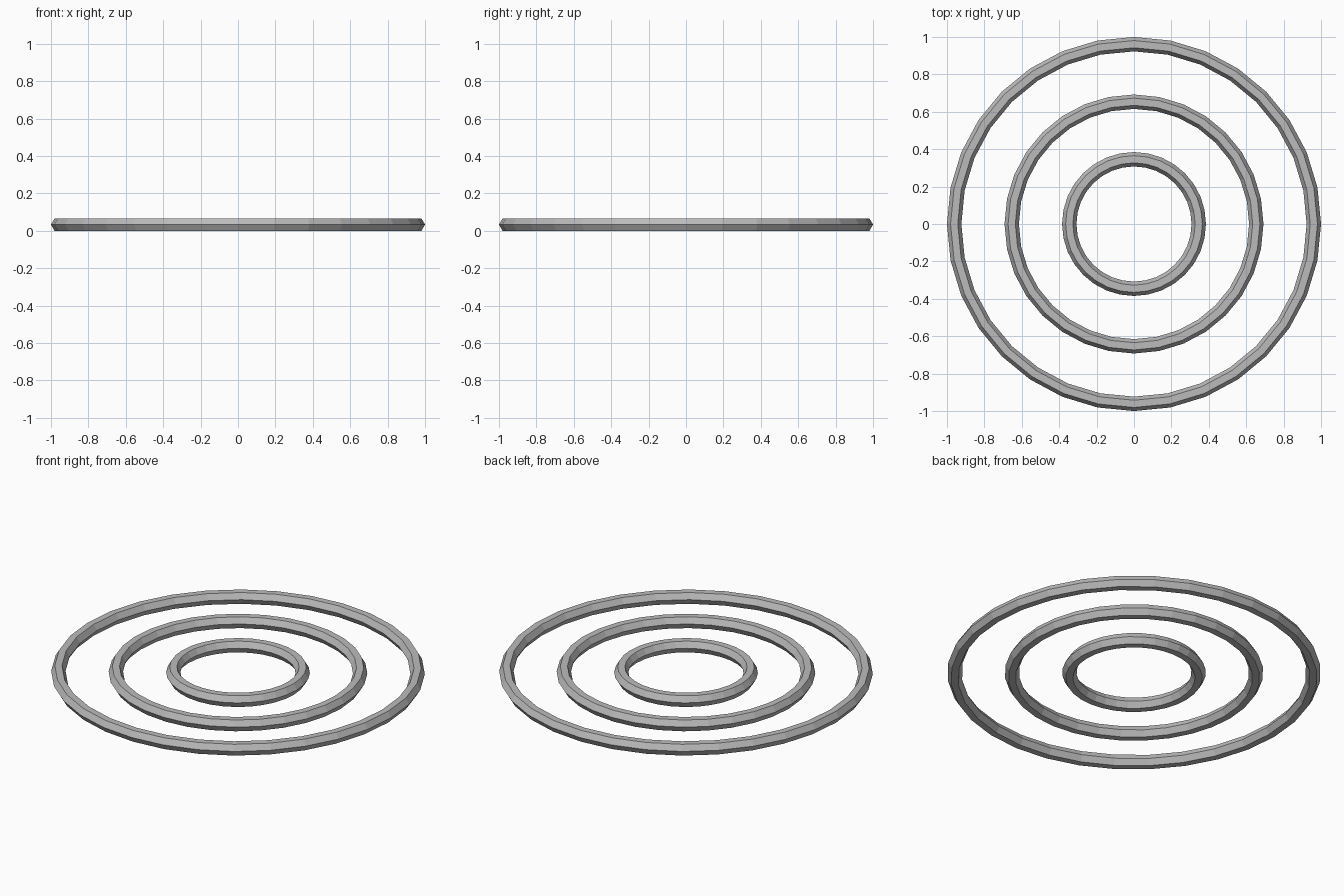
import bpy
import bmesh
from math import cos, sin, pi

default = bpy.data.objects.get("Cube")
if default:
    bpy.data.objects.remove(default, do_unlink=True)

SEGMENTS, SIDES = 32, 6
TUBE = 1 / 26                      # tube radius
HALF_HEIGHT = TUBE * sin(pi / 3)   # flat bottom rests on the floor

grey = bpy.data.materials.new("plain_grey")
grey.use_nodes = True
colour = (0.5, 0.5, 0.5, 1)
grey.diffuse_color = colour
grey.node_tree.nodes["Principled BSDF"].inputs["Base Color"].default_value = colour


def make_ring(name, radius):
    """Flat-faced ring with a hexagonal section, points facing in and out."""
    bm = bmesh.new()
    loops = []
    for i in range(SEGMENTS):
        a = 2 * pi * i / SEGMENTS
        loop = []
        for j in range(SIDES):
            b = 2 * pi * j / SIDES
            r = radius + TUBE * cos(b)
            loop.append(bm.verts.new((r * cos(a), r * sin(a), HALF_HEIGHT + TUBE * sin(b))))
        loops.append(loop)
    for i in range(SEGMENTS):
        here, there = loops[i], loops[(i + 1) % SEGMENTS]
        for j in range(SIDES):
            k = (j + 1) % SIDES
            bm.faces.new((here[j], there[j], there[k], here[k]))
    mesh = bpy.data.meshes.new(name)
    bm.to_mesh(mesh)
    bm.free()
    mesh.materials.append(grey)
    ring = bpy.data.objects.new(name, mesh)
    bpy.context.collection.objects.link(ring)


# Three concentric rings, evenly spaced
for name, step in (("inner_ring", 9), ("middle_ring", 17), ("outer_ring", 25)):
    make_ring(name, step * TUBE)
